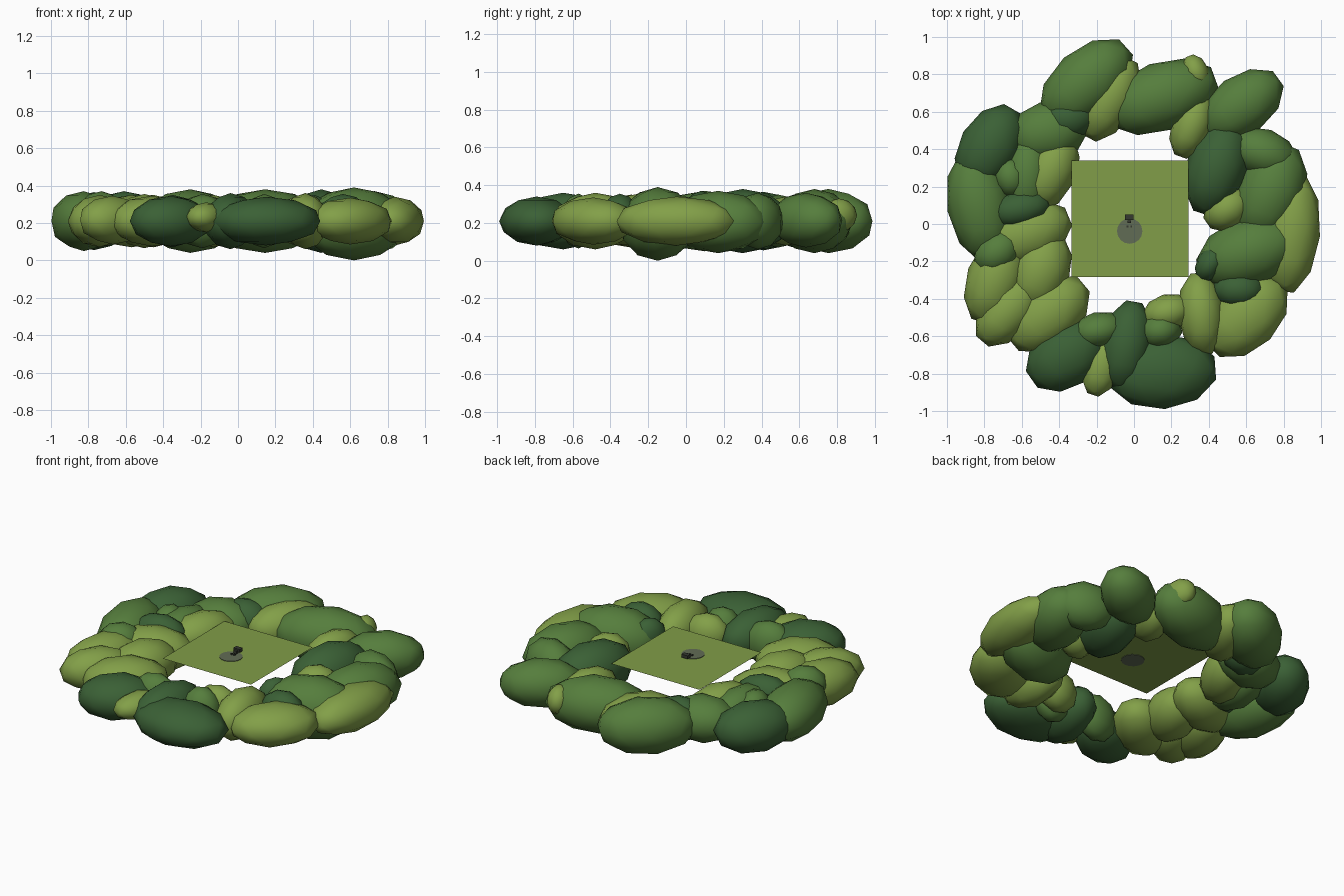
import bpy
from math import radians

cube = bpy.data.objects.get("Cube")
if cube:
    bpy.data.objects.remove(cube, do_unlink=True)


def material(name, red, green, blue):
    mat = bpy.data.materials.new(name)
    mat.use_nodes = True
    colour = (red, green, blue, 1)
    mat.diffuse_color = colour
    mat.node_tree.nodes["Principled BSDF"].inputs["Base Color"].default_value = colour
    return mat


dark = material("dark green", .043, .118, .036)
mid = material("mid green", .092, .208, .046)
light = material("light green", .225, .35, .065)
grass = material("grass green", .22, .34, .065)
grey = material("shadow grey", .12, .15, .09)
charcoal = material("charcoal", .035, .04, .03)


def finish(name, mat):
    obj = bpy.context.object
    obj.name = obj.data.name = name
    obj.data.materials.append(mat)
    return obj


def bush(name, mat, x, y, length, width, turn, height=.155, z=.21):
    """One smooth, low-poly egg shape lying flat in the ring."""
    bpy.ops.mesh.primitive_ico_sphere_add(
        subdivisions=2, radius=1, location=(x, y, z), rotation=(0, 0, radians(turn)))
    bpy.context.object.scale = (length, width, height)
    finish(name, mat)
    bpy.ops.object.transform_apply(location=False, rotation=True, scale=True)
    bpy.ops.object.shade_smooth()


def block(name, mat, x, y, z, size_x, size_y, size_z):
    bpy.ops.mesh.primitive_cube_add(size=1, location=(x, y, z))
    bpy.context.object.scale = (size_x, size_y, size_z)
    finish(name, mat)


# Back arc of the ring
bush("back_tall_bush", mid, -.255, .755, .3, .18, 42, height=.17)
bush("back_light_bush", light, -.13, .67, .25, .14, 62, height=.14)
bush("back_middle_bush", mid, .145, .68, .32, .185, 20, height=.17)
bush("back_light_tip", light, .33, .81, .1, .07, 110, z=.24, height=.09)
bush("back_corner_bush", mid, .575, .635, .255, .16, 36, height=.145, z=.215)
bush("back_inner_bush", light, .31, .53, .19, .11, 70, height=.13)

# Right-hand arc, on +x
bush("side_dark_bush", dark, .445, .3, .27, .165, 72, height=.17)
bush("side_outer_bush", mid, .69, .38, .19, .13, -20, height=.15)
bush("side_middle_bush", mid, .73, .17, .28, .18, 68, height=.165, z=.205)
bush("side_small_bush", light, .5, .08, .14, .11, 35, height=.13)
bush("side_long_bush", light, .84, -.05, .33, .155, 84, height=.13)
bush("side_large_bush", mid, .62, -.15, .3, .19, 20, height=.195, z=.195)
bush("side_dark_edge", dark, .41, -.21, .11, .075, 60, z=.23, height=.12)
bush("side_dark_fill", dark, .56, -.35, .14, .1, 0, z=.24, height=.115)
bush("side_front_bush", light, .6, -.49, .27, .18, 45, height=.125)
bush("side_upright_bush", light, .36, -.48, .23, .125, 95, height=.15)

# Front arc
bush("front_inner_bush", light, .18, -.475, .14, .1, 15, height=.13)
bush("front_small_bush", mid, .14, -.57, .12, .1, 10, height=.145)
bush("front_large_bush", dark, .15, -.79, .3, .2, 4, height=.13)
bush("front_upright_bush", dark, -.04, -.65, .25, .14, 80, height=.15)
bush("front_round_bush", mid, -.19, -.57, .15, .1, 12, height=.145)
bush("front_light_fill", light, -.17, -.76, .17, .1, 72, height=.08, z=.23)
bush("front_dark_bush", dark, -.36, -.7, .24, .175, 35, height=.135)

# Left-hand arc, on -x
bush("flank_front_bush", light, -.46, -.48, .26, .17, 40, height=.135)
bush("flank_corner_bush", light, -.67, -.46, .23, .14, 50, height=.13, z=.215)
bush("flank_outer_bush", light, -.74, -.29, .26, .155, 70, height=.14)
bush("flank_middle_bush", light, -.5, -.25, .23, .16, 70, height=.145)
bush("flank_inner_bush", light, -.57, -.05, .25, .165, 22, height=.14)
bush("flank_green_fill", mid, -.73, -.15, .14, .11, 40, z=.25, height=.12)
bush("flank_large_bush", mid, -.825, .1, .31, .175, 100, height=.16)
bush("flank_dark_bush", dark, -.77, .41, .25, .165, 60, height=.155)
bush("flank_dark_fill", dark, -.61, .08, .17, .1, 12, z=.25, height=.12)
bush("flank_small_bush", mid, -.66, .25, .11, .09, 100, z=.25, height=.1)
bush("flank_core_bush", mid, -.57, .26, .24, .13, 85, height=.14)
bush("flank_light_bush", light, -.45, .28, .23, .14, 65, height=.14)
bush("flank_back_bush", mid, -.46, .49, .22, .165, 15, height=.14)
bush("flank_dark_patch", dark, -.35, .57, .16, .125, 10, height=.14)

# Flat lawn in the middle of the ring
bpy.ops.mesh.primitive_plane_add(size=.625, location=(-.022, .028, .3))
finish("lawn", grass)

# Tiny figure standing on a round shadow plate set through the lawn
bpy.ops.mesh.primitive_cylinder_add(
    vertices=16, radius=.068, depth=.006, location=(-.023, -.038, .3))
finish("round_shadow", grey)
block("figure_body", charcoal, -.025, .012, .312, .02, .014, .018)
block("figure_head", charcoal, -.025, .036, .319, .045, .03, .02)
for side in (-1, 1):
    block("figure_foot", charcoal, -.025 + side * .01, -.014, .306, .01, .012, .008)
